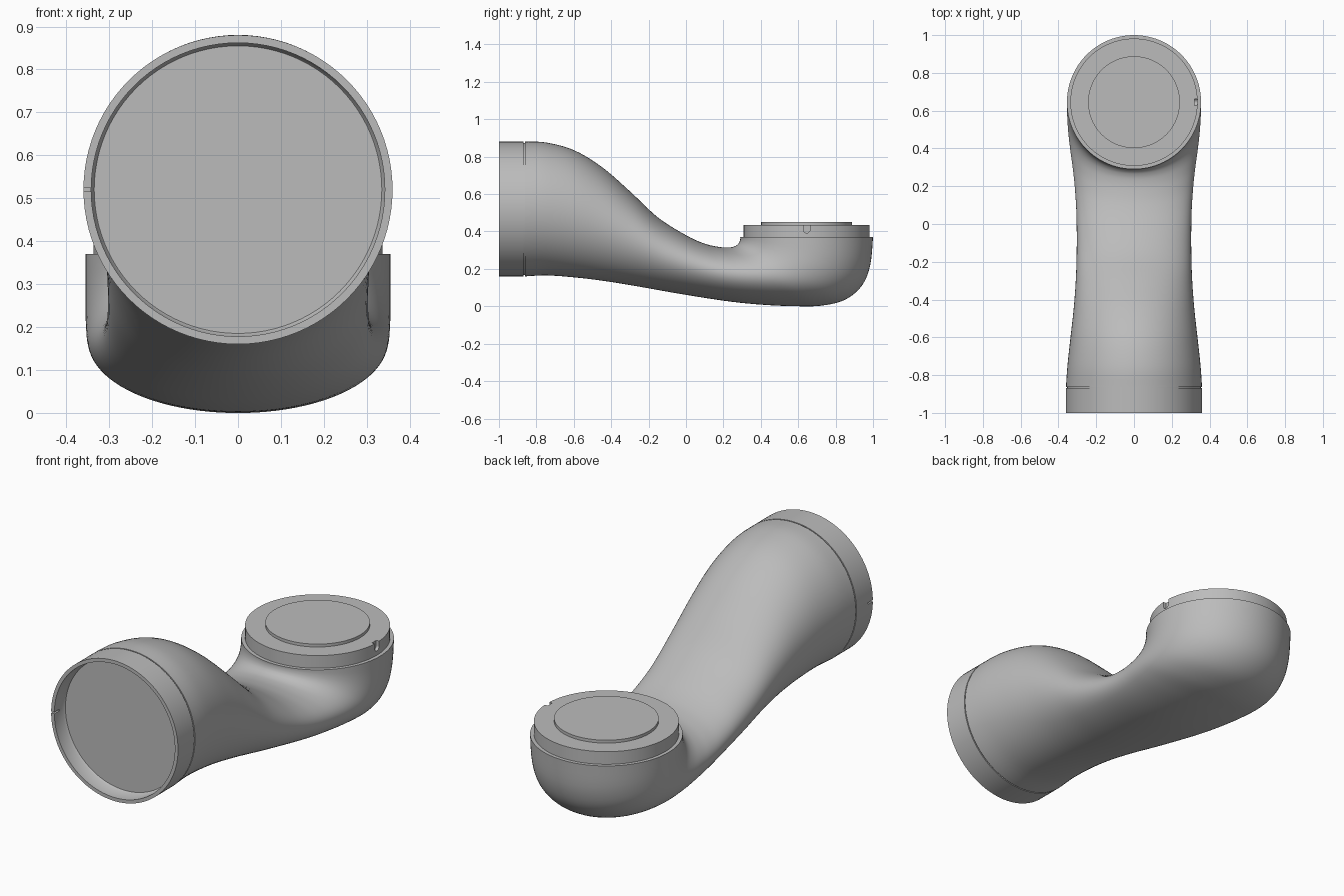
import bpy
import bmesh
import math
from mathutils import Matrix, Vector

if "Cube" in bpy.data.objects:
    bpy.data.objects.remove(bpy.data.objects["Cube"], do_unlink=True)

GREY = (0.5, 0.5, 0.5, 1.0)
grey = bpy.data.materials.new("satin grey")
grey.use_nodes = True
grey.diffuse_color = GREY
grey.node_tree.nodes["Principled BSDF"].inputs["Base Color"].default_value = GREY

SIDES = 96
SOCKET_Z = 0.52
JOINT_Y = 0.645


def finish(name, bm):
    """Turn a bmesh into a shaded, coloured object."""
    bmesh.ops.recalc_face_normals(bm, faces=bm.faces)
    mesh = bpy.data.meshes.new(name)
    bm.to_mesh(mesh)
    bm.free()
    mesh.materials.append(grey)
    obj = bpy.data.objects.new(name, mesh)
    bpy.context.collection.objects.link(obj)
    return obj


def smooth(obj):
    bpy.ops.object.select_all(action='DESELECT')
    obj.select_set(True)
    bpy.context.view_layer.objects.active = obj
    bpy.ops.object.shade_smooth_by_angle(angle=math.radians(35))


def loft(name, rings):
    """Skin a list of closed rings and cap both ends."""
    bm = bmesh.new()
    loops = [[bm.verts.new(p) for p in ring] for ring in rings]
    for a, b in zip(loops, loops[1:]):
        for i in range(SIDES):
            j = (i + 1) % SIDES
            bm.faces.new((a[i], a[j], b[j], b[i]))
    bm.faces.new(loops[0])
    bm.faces.new(loops[-1])
    return finish(name, bm)


def turned(name, profile, matrix):
    """Lathe a (radius, height) profile around local z."""
    angles = [2 * math.pi * i / SIDES for i in range(SIDES)]
    return loft(name, [[matrix @ Vector((r * math.cos(a), r * math.sin(a), h))
                        for a in angles] for r, h in profile])


def cut(obj, cutter):
    """Subtract the cutter for good and discard it."""
    cutter.hide_render = True
    mod = obj.modifiers.new("cut", 'BOOLEAN')
    mod.operation = 'DIFFERENCE'
    mod.solver = 'EXACT'
    mod.object = cutter
    bpy.context.view_layer.objects.active = obj
    bpy.ops.object.modifier_apply(modifier=mod.name)
    bpy.data.objects.remove(cutter, do_unlink=True)


def box(name, centre, size):
    bm = bmesh.new()
    bmesh.ops.create_cube(bm, size=1, matrix=Matrix.Translation(centre)
                          @ Matrix.Diagonal((*size, 1)))
    return finish(name, bm)


def spline(keys, steps):
    """Smooth interpolation through rows of numbers."""
    rows = []
    last = len(keys) - 1
    for k in range(last):
        a, b, c, d = (keys[min(max(k + o, 0), last)] for o in (-1, 0, 1, 2))
        for s in range(steps):
            t = s / steps
            rows.append([q + t / 2 * (r - p + t * (2 * p - 5 * q + 4 * r - u
                         + t * (3 * (q - r) + u - p)))
                         for p, q, r, u in zip(a, b, c, d)])
    return rows + [keys[-1]]


# Arm body: each row is upper edge (y, z), lower edge (y, z), half width
sections = [
    (-.862, .88, -.862, .16, .36),
    (-.75, .876, -.74, .165, .352),
    (-.6, .835, -.58, .153, .335),
    (-.45, .745, -.42, .133, .318),
    (-.3, .615, -.25, .105, .307),
    (-.15, .475, -.07, .073, .303),
    (0, .38, .12, .042, .305),
    (.1, .335, .28, .02, .313),
    (.18, .317, .43, .007, .325),
    (.235, .315, .57, .001, .338),
    (.265, .323, .72, .003, .348),
    (.28, .335, .85, .035, .353),
    (.287, .347, .94, .11, .355),
    (.29, .36, .985, .22, .355),
    (.29, .37, 1, .37, .355),
]
rings = []
for ty, tz, by, bz, width in spline(sections, 5):
    top, low = Vector((0, ty, tz)), Vector((0, by, bz))
    mid, half = (top + low) / 2, (top - low) / 2
    rings.append([mid + half * math.cos(a) + Vector((width * math.sin(a), 0, 0))
                  for a in (2 * math.pi * i / SIDES for i in range(SIDES))])
smooth(loft("arm_body", rings))

# Front socket: recessed collar with a thin seam groove behind it
front = Matrix.Translation((0, -1, SOCKET_Z)) @ Matrix.Rotation(-math.pi / 2, 4, 'X')
socket = turned("front_socket", [
    (.335, .08), (.342, .07), (.342, 0), (.36, 0),
    (.36, .132), (.354, .132), (.354, .139)], front)
cut(socket, box("slot_cutter", (-.352, -1, SOCKET_Z), (.03, .08, .008)))
smooth(socket)

# Upper joint: stepped ring and raised disc
joint = Matrix.Translation((0, JOINT_Y, 0))
ring = turned("joint_ring", [(.337, .36), (.337, .435)], joint)
notch = Matrix.Translation((.32, JOINT_Y, .41)) @ Matrix.Rotation(math.pi / 2, 4, 'Y')
cut(ring, turned("notch_round_cutter", [(.018, 0), (.018, .05)], notch))
cut(ring, box("notch_slot_cutter", (.345, JOINT_Y, .43), (.05, .036, .04)))
smooth(ring)
smooth(turned("joint_disc", [(.243, .43), (.243, .45)], joint))
